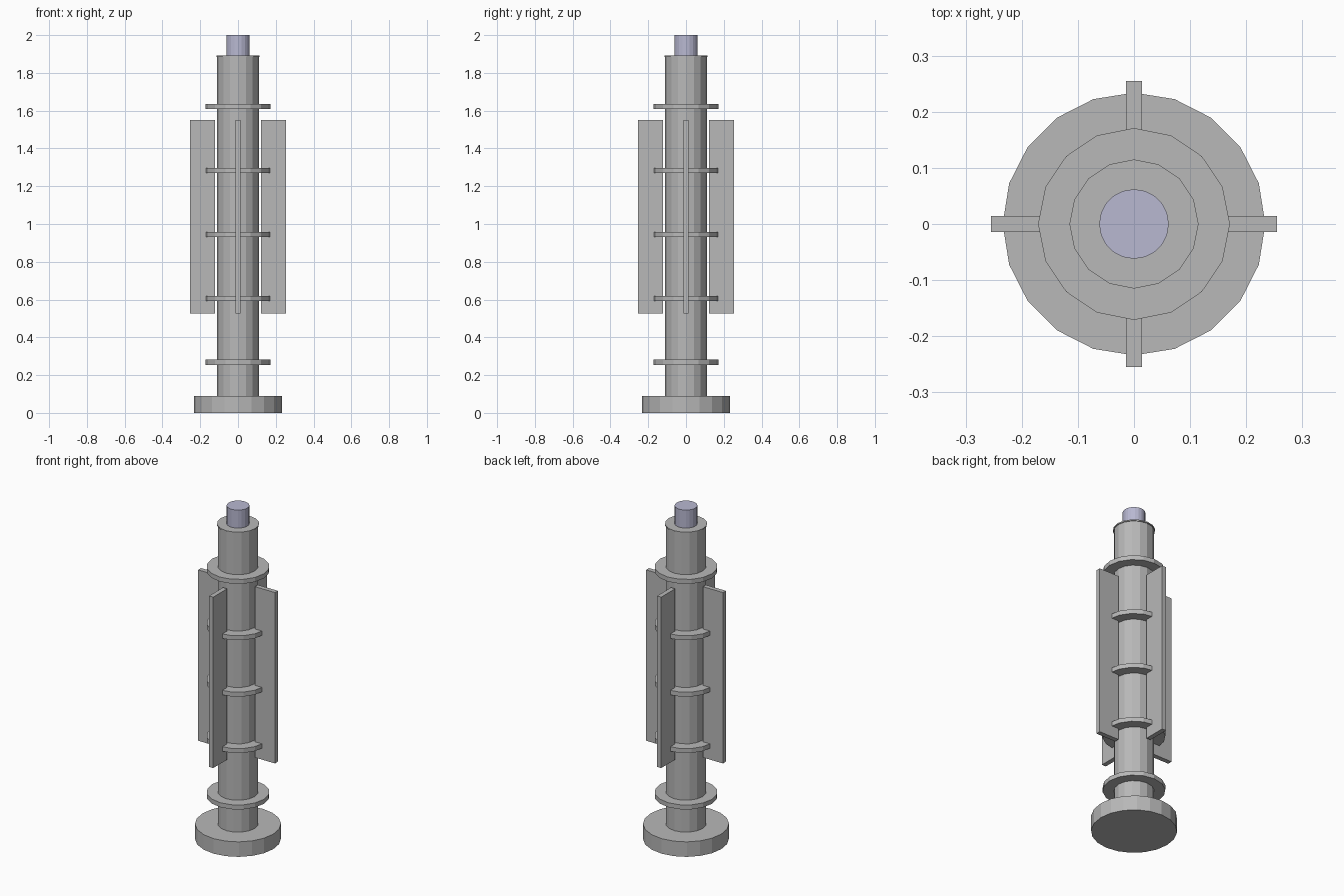
import bpy, bmesh, math
from mathutils import Matrix

if "Cube" in bpy.data.objects:
    bpy.data.objects.remove(bpy.data.objects["Cube"])


def material(name, rgb):
    m = bpy.data.materials.new(name)
    m.diffuse_color = (*rgb, 1.0)
    m.use_nodes = True
    m.node_tree.nodes["Principled BSDF"].inputs["Base Color"].default_value = m.diffuse_color
    return m


GREY = material("mid grey", (0.48, 0.48, 0.48))
LAVENDER = material("pale lavender", (0.48, 0.48, 0.64))


def add_object(name, bm, mat):
    bmesh.ops.recalc_face_normals(bm, faces=bm.faces)
    mesh = bpy.data.meshes.new(name)
    bm.to_mesh(mesh)
    bm.free()
    mesh.materials.append(mat)
    obj = bpy.data.objects.new(name, mesh)
    bpy.context.collection.objects.link(obj)
    return obj


def cylinder(name, radius, z0, z1, sides, mat):
    """Upright faceted cylinder with one corner on the +x axis."""
    bm = bmesh.new()
    ring = [bm.verts.new((radius * math.cos(2 * math.pi * i / sides),
                          radius * math.sin(2 * math.pi * i / sides), z0))
            for i in range(sides)]
    base = bm.faces.new(ring)
    ext = bmesh.ops.extrude_face_region(bm, geom=[base], use_keep_orig=True)
    top = [g for g in ext["geom"] if isinstance(g, bmesh.types.BMVert)]
    bmesh.ops.translate(bm, verts=top, vec=(0, 0, z1 - z0))
    return add_object(name, bm, mat)


def fin(name, angle):
    """Flat plate standing just off the body."""
    x0, x1, z0, z1, thick = 0.122, 0.255, 0.525, 1.55, 0.028
    bm = bmesh.new()
    bmesh.ops.create_cube(bm, size=1.0)
    place = (Matrix.Rotation(angle, 4, 'Z')
             @ Matrix.Translation(((x0 + x1) / 2, 0, (z0 + z1) / 2))
             @ Matrix.Diagonal((x1 - x0, thick, z1 - z0, 1)))
    bmesh.ops.transform(bm, matrix=place, verts=bm.verts)
    return add_object(name, bm, GREY)


# Foot, main column and its thin top lip
cylinder("base", 0.234, 0.0, 0.09, 20, GREY)
cylinder("body", 0.11, 0.08, 1.888, 16, GREY)
cylinder("top_lip", 0.115, 1.885, 1.892, 16, GREY)

# Rod end sticking out of the top
cylinder("rod", 0.062, 1.86, 2.0, 20, LAVENDER)

# Evenly spaced collars
for i in range(5):
    z = 0.268 + i * 0.3383
    cylinder(f"collar_{i + 1}", 0.171, z - 0.0135, z + 0.0135, 16, GREY)

# Four fins around the column
for i in range(4):
    fin(f"fin_{i + 1}", i * math.pi / 2)
